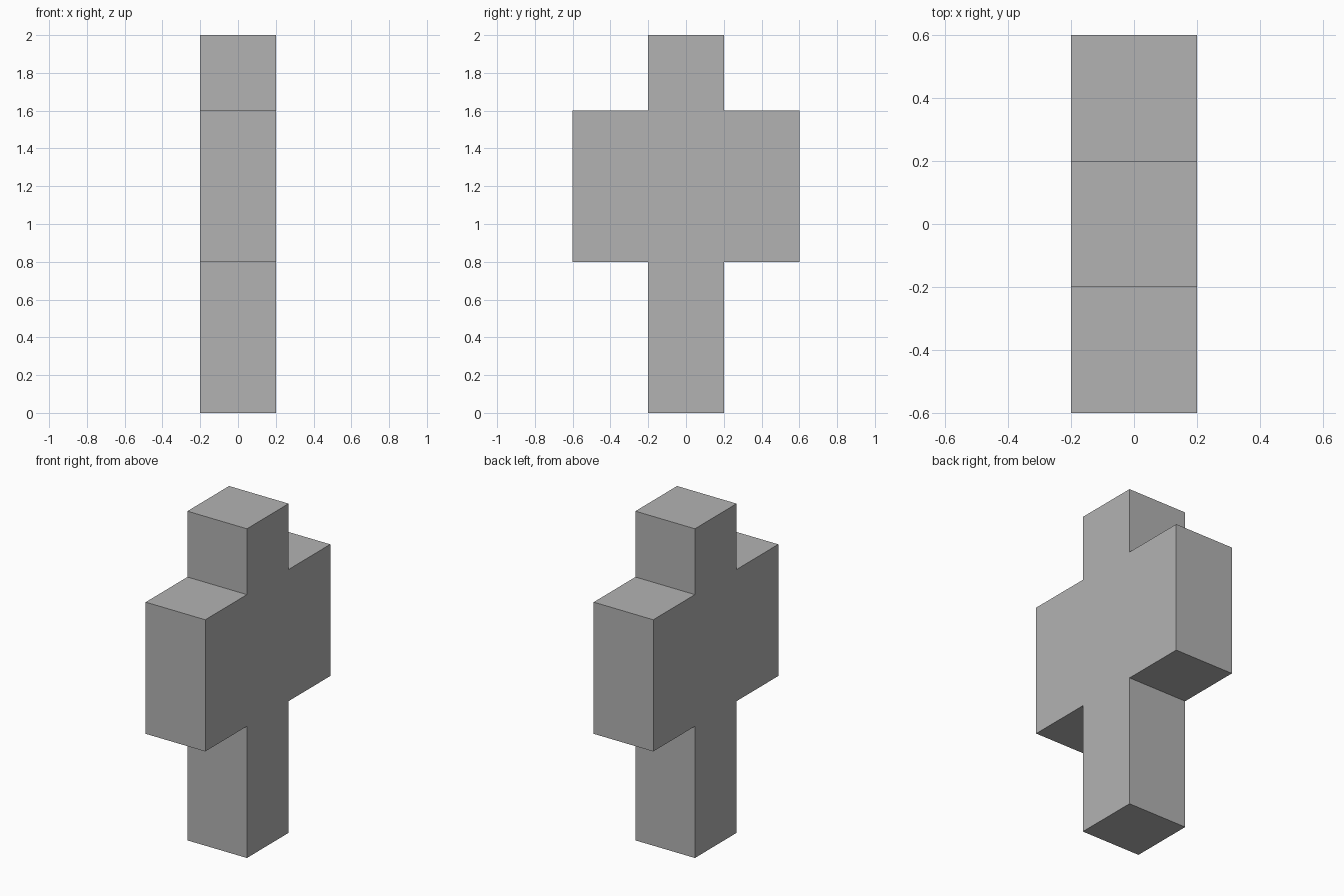
import bpy
import bmesh

cube = bpy.data.objects.get("Cube")
if cube:
    bpy.data.objects.remove(cube, do_unlink=True)

# Plain grey material
COLOR = (0.45, 0.45, 0.45, 1.0)
grey = bpy.data.materials.new("plain_grey")
grey.use_nodes = True
grey.diffuse_color = COLOR
grey.node_tree.nodes["Principled BSDF"].inputs["Base Color"].default_value = COLOR

# Half silhouette in (y, z), mirrored into a full cross-shaped outline
HALF_WIDTH = 0.2
half = [(0.2, 0), (0.2, 0.8), (0.6, 0.8), (0.6, 1.6), (0.2, 1.6), (0.2, 2)]
outline = half + [(-y, z) for y, z in reversed(half)]

# Solid body: extrude the outline across x
bm = bmesh.new()
face = bm.faces.new([bm.verts.new((-HALF_WIDTH, y, z)) for y, z in outline])
extruded = bmesh.ops.extrude_face_region(bm, geom=[face], use_keep_orig=True)
moved = [v for v in extruded["geom"] if isinstance(v, bmesh.types.BMVert)]
bmesh.ops.translate(bm, verts=moved, vec=(2 * HALF_WIDTH, 0, 0))
bmesh.ops.recalc_face_normals(bm, faces=bm.faces)

mesh = bpy.data.meshes.new("cross_body")
bm.to_mesh(mesh)
bm.free()
mesh.materials.append(grey)
body = bpy.data.objects.new("cross_body", mesh)
bpy.context.collection.objects.link(body)
